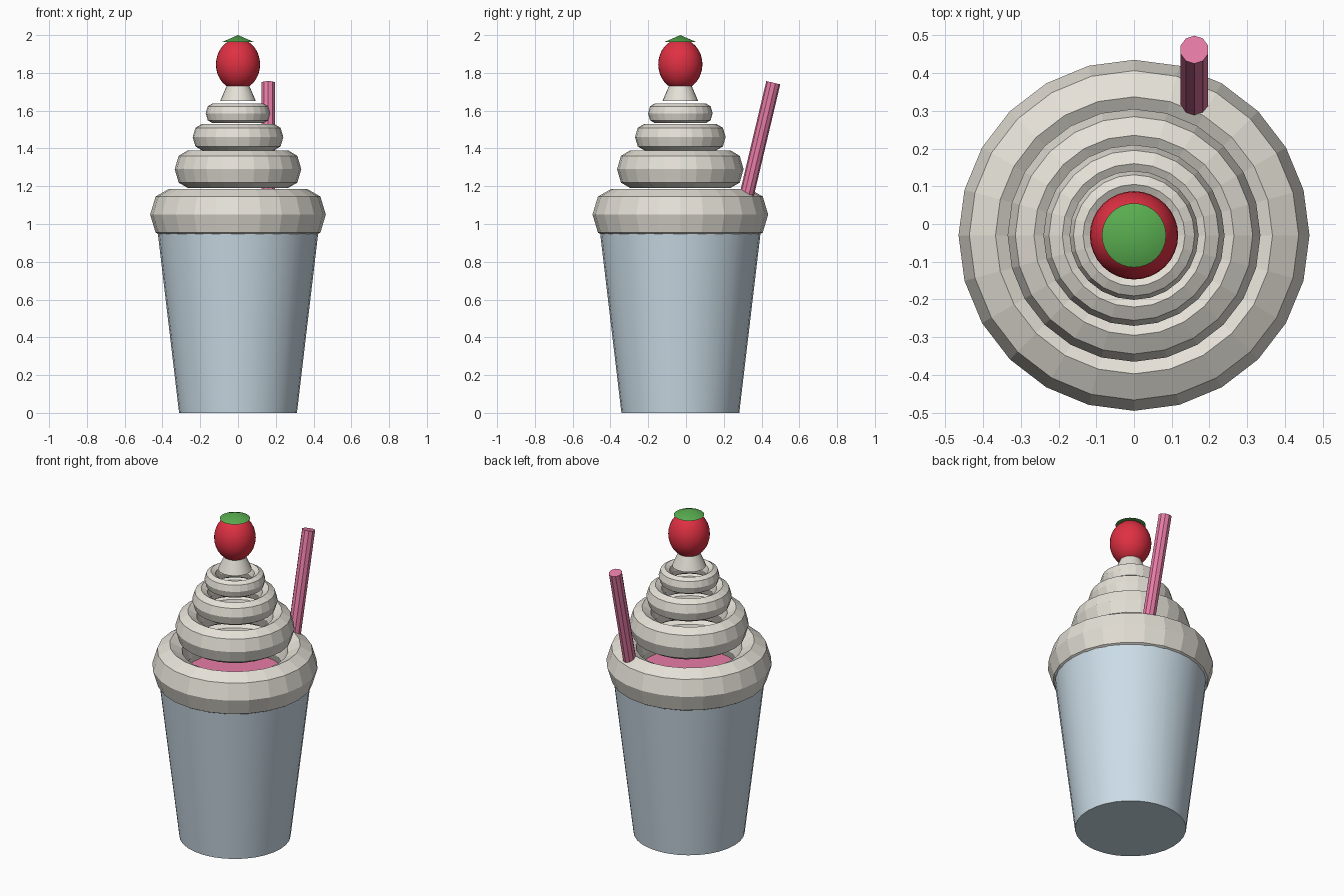
import bpy
import math
from mathutils import Vector

if "Cube" in bpy.data.objects:
    bpy.data.objects.remove(bpy.data.objects["Cube"], do_unlink=True)

CENTRE_Y = -0.03  # the straw leans back, so the cup sits slightly forward


def material(name, rgb):
    mat = bpy.data.materials.new(name)
    mat.use_nodes = True
    colour = (*rgb, 1.0)
    mat.diffuse_color = colour
    mat.node_tree.nodes["Principled BSDF"].inputs["Base Color"].default_value = colour
    return mat


glass = material("pale_blue_cup", (0.60, 0.72, 0.80))
cream = material("whipped_cream", (0.78, 0.75, 0.68))
pink = material("pink", (0.80, 0.20, 0.38))
red = material("cherry_red", (0.74, 0.03, 0.055))
green = material("leaf_green", (0.10, 0.42, 0.08))


def finish(name, mat, smooth=True):
    obj = bpy.context.object
    obj.name = name
    obj.data.materials.append(mat)
    if smooth:
        bpy.ops.object.shade_smooth_by_angle(angle=math.radians(30))
    return obj


def cone(name, mat, r_low, r_high, z_low, z_high, sides=32):
    bpy.ops.mesh.primitive_cone_add(
        vertices=sides, radius1=r_low, radius2=r_high, depth=z_high - z_low,
        location=(0, CENTRE_Y, (z_low + z_high) / 2))
    return finish(name, mat)


def cream_ring(name, major, minor, z, half_height):
    bpy.ops.mesh.primitive_torus_add(
        major_segments=24, minor_segments=8, major_radius=major,
        minor_radius=minor, location=(0, CENTRE_Y, z))
    bpy.context.object.scale.z = half_height / minor
    return finish(name, cream, smooth=False)


# Cup with the drink standing just above its rim
cone("cup", glass, 0.312, 0.428, 0, 0.98)
cone("drink", pink, 0.302, 0.418, 0.01, 1.0)

# Stacked cream rings and the tip
cream_ring("cream_ring_bottom", 0.367, 0.098, 1.05, 0.135)
cream_ring("cream_ring_lower", 0.265, 0.070, 1.29, 0.100)
cream_ring("cream_ring_upper", 0.190, 0.050, 1.46, 0.070)
cream_ring("cream_ring_top", 0.135, 0.036, 1.586, 0.052)
cone("cream_tip", cream, 0.095, 0.052, 1.65, 1.75, sides=24)

# Cherry and its leaf cap
bpy.ops.mesh.primitive_uv_sphere_add(
    segments=32, ring_count=16, radius=1, location=(0, CENTRE_Y, 1.845))
bpy.context.object.scale = (0.117, 0.117, 0.135)
finish("cherry", red)
cone("leaf_cap", green, 0.085, 0, 1.963, 2.0)

# Leaning straw
low, high = Vector((0.16, 0.273, 0.95)), Vector((0.16, 0.462, 1.748))
axis = high - low
bpy.ops.mesh.primitive_cylinder_add(
    vertices=10, radius=0.038, depth=axis.length, location=(low + high) / 2)
straw = finish("straw", pink, smooth=False)
lean = math.atan2(axis.y, axis.z)
straw.rotation_euler = (-lean, 0, math.radians(18))
# Turn about the straw's own axis first, then tip it back
straw.rotation_mode = 'QUATERNION'
straw.rotation_quaternion = axis.to_track_quat('Z', 'Y')
